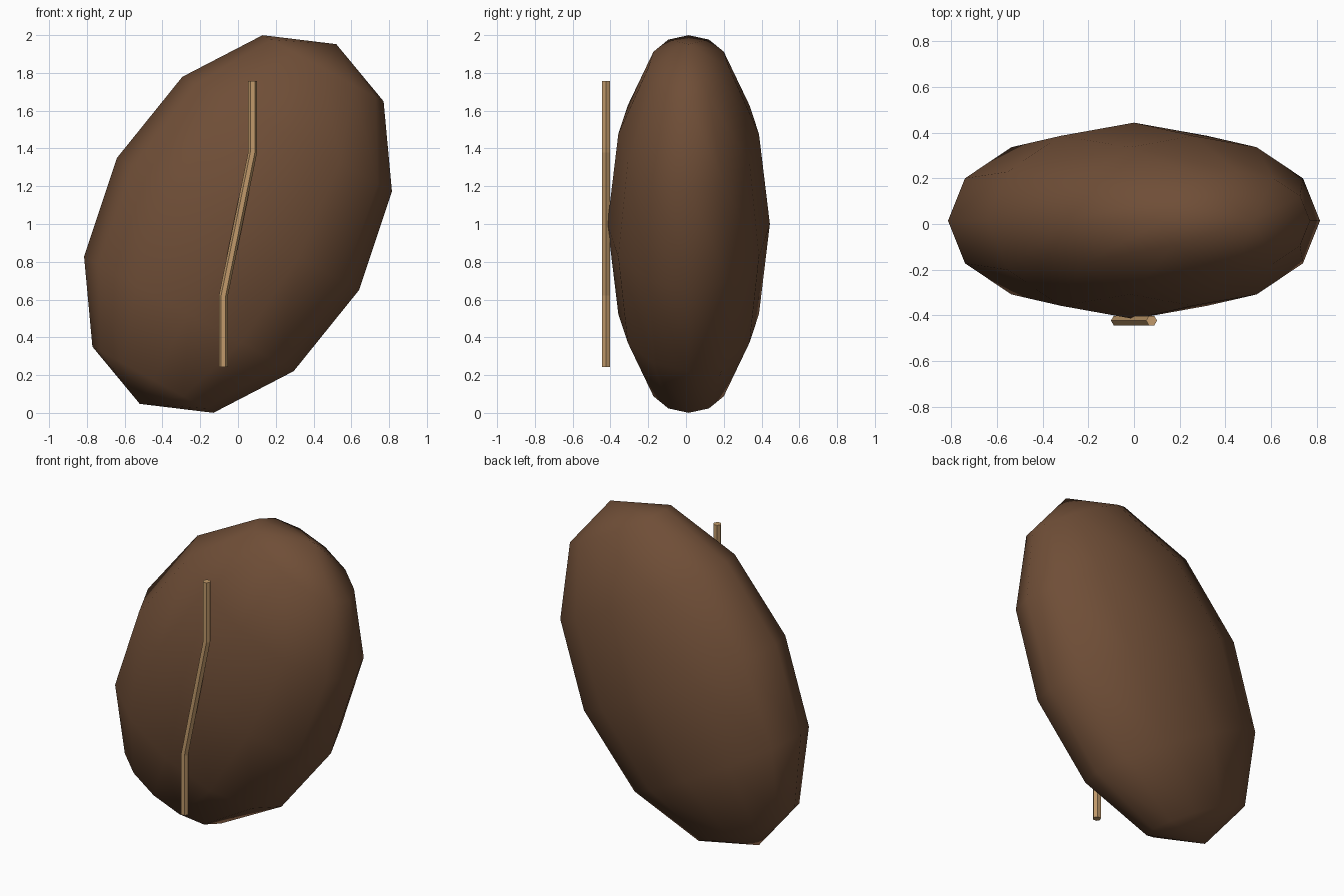
import bpy
import bmesh
from math import cos, sin, tau
from mathutils import Matrix, Vector

cube = bpy.data.objects.get("Cube")
if cube:
    bpy.data.objects.remove(cube, do_unlink=True)


def make_material(name, colour):
    mat = bpy.data.materials.new(name)
    mat.use_nodes = True
    mat.diffuse_color = (*colour, 1)
    bsdf = next(n for n in mat.node_tree.nodes if n.type == 'BSDF_PRINCIPLED')
    bsdf.inputs["Base Color"].default_value = (*colour, 1)
    bsdf.inputs["Roughness"].default_value = 0.8
    return mat


def make_object(name, bm, mat, smooth):
    bmesh.ops.recalc_face_normals(bm, faces=bm.faces)
    for face in bm.faces:
        face.smooth = smooth
    mesh = bpy.data.meshes.new(name)
    bm.to_mesh(mesh)
    bm.free()
    mesh.materials.append(mat)
    obj = bpy.data.objects.new(name, mesh)
    bpy.context.collection.objects.link(obj)
    return obj


roast_brown = make_material("roast brown", (0.159, 0.076, 0.038))
tan = make_material("tan", (0.533, 0.323, 0.147))

# Bean body: a flattened low-poly sphere leaning to its left
bm = bmesh.new()
bmesh.ops.create_uvsphere(bm, u_segments=12, v_segments=6, radius=1)
shape = (Matrix.Translation((0, 0.014, 1)) @ Matrix.Rotation(0.5, 4, 'Y')
         @ Matrix.Diagonal((0.73, 0.43, 1.085, 1)))
bm.transform(shape)
make_object("bean_body", bm, roast_brown, True)

# Crease: a bent six-sided rod down the front
SIDES, RADIUS = 6, 0.024
path = [Vector(p) for p in ((0.077, -0.423, 1.757), (0.077, -0.423, 1.378),
                            (-0.077, -0.423, 0.622), (-0.077, -0.423, 0.243))]
bm = bmesh.new()
rings = []
for point in path:
    rings.append([bm.verts.new(point + Vector((cos(a), sin(a), 0)) * RADIUS)
                  for a in (tau * i / SIDES for i in range(SIDES))])
for upper, lower in zip(rings, rings[1:]):
    for i in range(SIDES):
        j = (i + 1) % SIDES
        bm.faces.new((upper[i], upper[j], lower[j], lower[i]))
bm.faces.new(rings[0])
bm.faces.new(rings[-1])
make_object("bean_crease", bm, tan, False)
